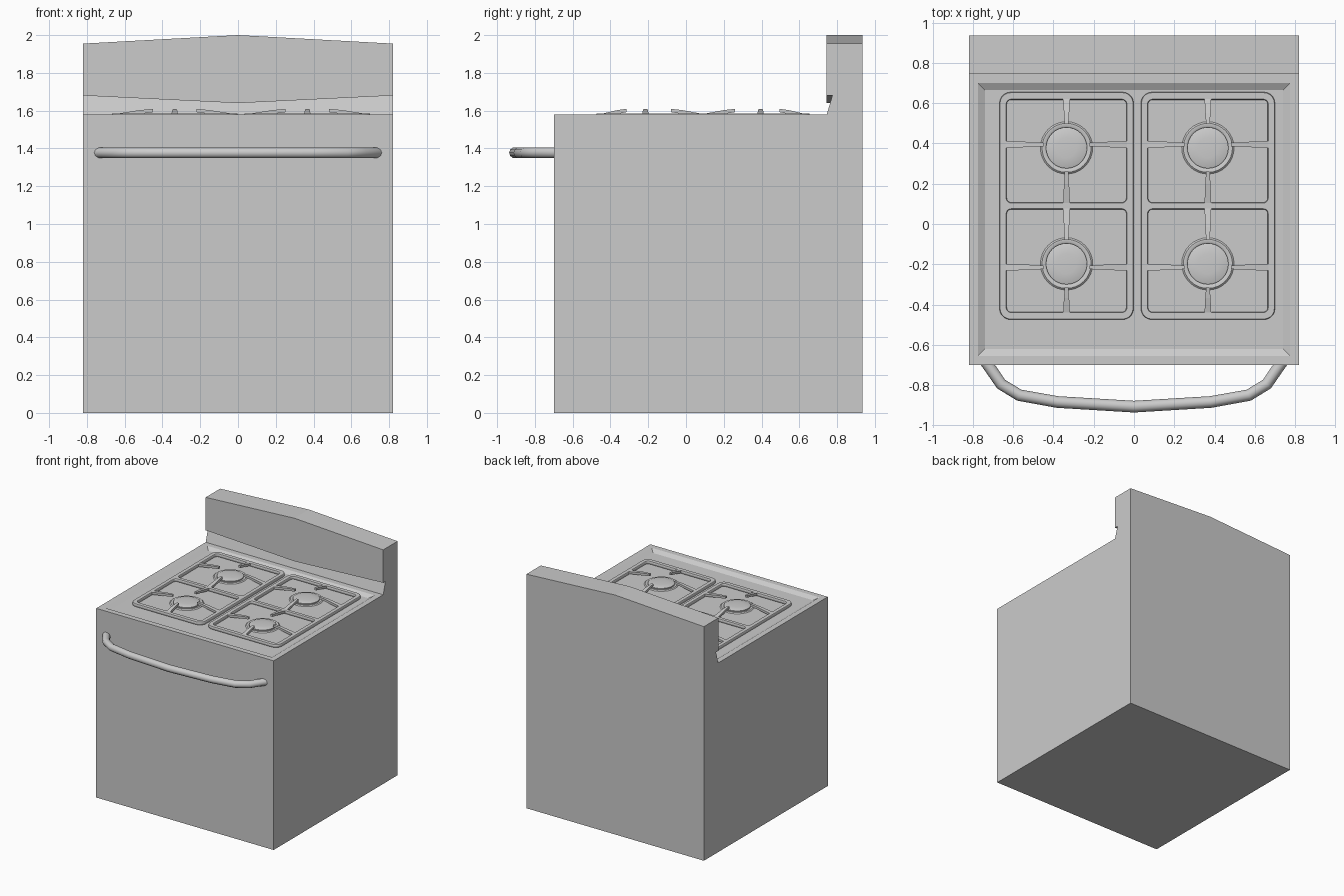
import bpy, bmesh, math

if "Cube" in bpy.data.objects:
    bpy.data.objects.remove(bpy.data.objects["Cube"])

FLOOR = 1.56   # recessed cooktop level


def add_mesh(name, bm):
    bmesh.ops.recalc_face_normals(bm, faces=bm.faces)
    me = bpy.data.meshes.new(name)
    bm.to_mesh(me)
    bm.free()
    ob = bpy.data.objects.new(name, me)
    bpy.context.collection.objects.link(ob)
    return ob


def activate(ob):
    bpy.ops.object.select_all(action='DESELECT')
    ob.select_set(True)
    bpy.context.view_layer.objects.active = ob


def smooth(ob, deg=35):
    activate(ob)
    bpy.ops.object.shade_smooth_by_angle(angle=math.radians(deg))


def add_curve(name, dims, loops, cyclic):
    cu = bpy.data.curves.new(name, 'CURVE')
    cu.dimensions = dims
    for pts in loops:
        sp = cu.splines.new('POLY')
        sp.points.add(len(pts) - 1)
        for p, co in zip(sp.points, pts):
            p.co = (*co, 1)
        sp.use_cyclic_u = cyclic
    ob = bpy.data.objects.new(name, cu)
    bpy.context.collection.objects.link(ob)
    return ob


def rounded_rect(cx, cy, hx, hy, r, n=5):
    pts = []
    for q, (sx, sy) in enumerate([(1, 1), (-1, 1), (-1, -1), (1, -1)]):
        for i in range(n + 1):
            a = math.pi / 2 * (q + i / n)
            pts.append((cx + sx * (hx - r) + r * math.cos(a),
                        cy + sy * (hy - r) + r * math.sin(a), 0))
    return pts


# Cabinet with backguard: side profile lofted through left, middle and right
def section(x, lip, top):
    lip_y = 0.745 + (lip - 1.58) * 0.3
    return [(x, y, z) for y, z in [
        (-0.70, 0), (-0.70, 1.58), (0.745, 1.58), (lip_y, lip),
        (0.745, lip), (0.745, top), (0.935, top), (0.935, 0)]]


bm = bmesh.new()
rows = [[bm.verts.new(p) for p in section(*s)]
        for s in [(-0.82, 1.68, 1.955), (0, 1.64, 2.0), (0.82, 1.68, 1.955)]]
n = len(rows[0])
top_faces = []
for a, b in zip(rows, rows[1:]):
    for i in range(n):
        j = (i + 1) % n
        f = bm.faces.new((a[i], a[j], b[j], b[i]))
        if i == 1:
            top_faces.append(f)
bm.faces.new(rows[0])
bm.faces.new(rows[-1])
bmesh.ops.recalc_face_normals(bm, faces=bm.faces)
# Recessed cooktop
bmesh.ops.inset_region(bm, faces=top_faces, thickness=0.045, use_even_offset=True)
bmesh.ops.inset_region(bm, faces=top_faces, thickness=0.035, use_even_offset=True)
for v in {v for f in top_faces for v in f.verts}:
    v.co.z = FLOOR
add_mesh("cabinet", bm)

# Door handle: bowed tube
half = [(-0.74, -0.68), (-0.725, -0.70), (-0.66, -0.795), (-0.57, -0.85), (-0.38, -0.884)]
path = half + [(0, -0.907)] + [(-x, y) for x, y in reversed(half)]
handle = add_curve("door_handle", '3D', [[(x, y, 1.377) for x, y in path]], False)
handle.data.bevel_depth = 0.029
handle.data.bevel_resolution = 3
handle.data.use_fill_caps = True
activate(handle)
bpy.ops.object.convert(target='MESH')
smooth(handle, 50)


# Grate finger: tapered bar rising from the frame to its tip
def finger(bm, start, tip):
    dx, dy = tip[0] - start[0], tip[1] - start[1]
    d = math.hypot(dx, dy)
    px, py = -dy / d, dx / d
    rings = []
    for t, w, z0, z1 in [(0, 0.017, 1.565, 1.584), (0.6, 0.013, 1.582, 1.602),
                         (1, 0.009, 1.592, 1.610)]:
        x, y = start[0] + dx * t, start[1] + dy * t
        rings.append([bm.verts.new((x + px * s * w, y + py * s * w, z))
                      for s, z in [(-1, z0), (1, z0), (1, z1), (-1, z1)]])
    for a, b in zip(rings, rings[1:]):
        for i in range(4):
            j = (i + 1) % 4
            bm.faces.new((a[i], a[j], b[j], b[i]))
    bm.faces.new(rings[0])
    bm.faces.new(rings[-1])


# Burner: lathed ring and low domed cap
def burner(name, x, y):
    prof = [(0.13, FLOOR), (0.122, 1.567), (0.108, 1.567), (0.102, 1.563),
            (0.102, 1.572), (0.095, 1.575), (0.05, 1.579), (0, 1.58)]
    bm = bmesh.new()
    vs = [bm.verts.new((r, 0, z)) for r, z in prof]
    es = [bm.edges.new(e) for e in zip(vs, vs[1:])]
    bmesh.ops.spin(bm, geom=vs + es, cent=(0, 0, 0), axis=(0, 0, 1),
                   angle=2 * math.pi, steps=32)
    bmesh.ops.remove_doubles(bm, verts=bm.verts, dist=1e-4)
    ob = add_mesh(name, bm)
    ob.location = (x, y, 0)
    smooth(ob)


CY = 0.09
for side, cx in (("left", -0.335), ("right", 0.367)):
    # Grate frame: rounded plate with two openings
    loops = [rounded_rect(cx, CY, 0.333, 0.565, 0.055)]
    loops += [rounded_rect(cx, CY + s * 0.272, 0.297, 0.255, 0.022) for s in (-1, 1)]
    frame = add_curve(side + "_grate_frame", '2D', loops, True)
    frame.data.fill_mode = 'BOTH'
    frame.data.extrude = 0.009
    frame.data.bevel_depth = 0.003
    frame.data.bevel_resolution = 0
    frame.data.offset = -0.003
    frame.location.z = 1.573
    activate(frame)
    bpy.ops.object.convert(target='MESH')

    # Four fingers around each burner
    bm = bmesh.new()
    for row, s in (("front", -1), ("back", 1)):
        by = CY + s * 0.288
        fy = CY + s * 0.305
        for k in (-1, 1):
            finger(bm, (cx + k * 0.305, fy), (cx + k * 0.115, fy))
        finger(bm, (cx, CY + s * 0.535), (cx, by + s * 0.118))
        finger(bm, (cx, CY + s * 0.008), (cx, by - s * 0.118))
        burner(f"{side}_{row}_burner", cx, by)
    add_mesh(side + "_grate_fingers", bm)
